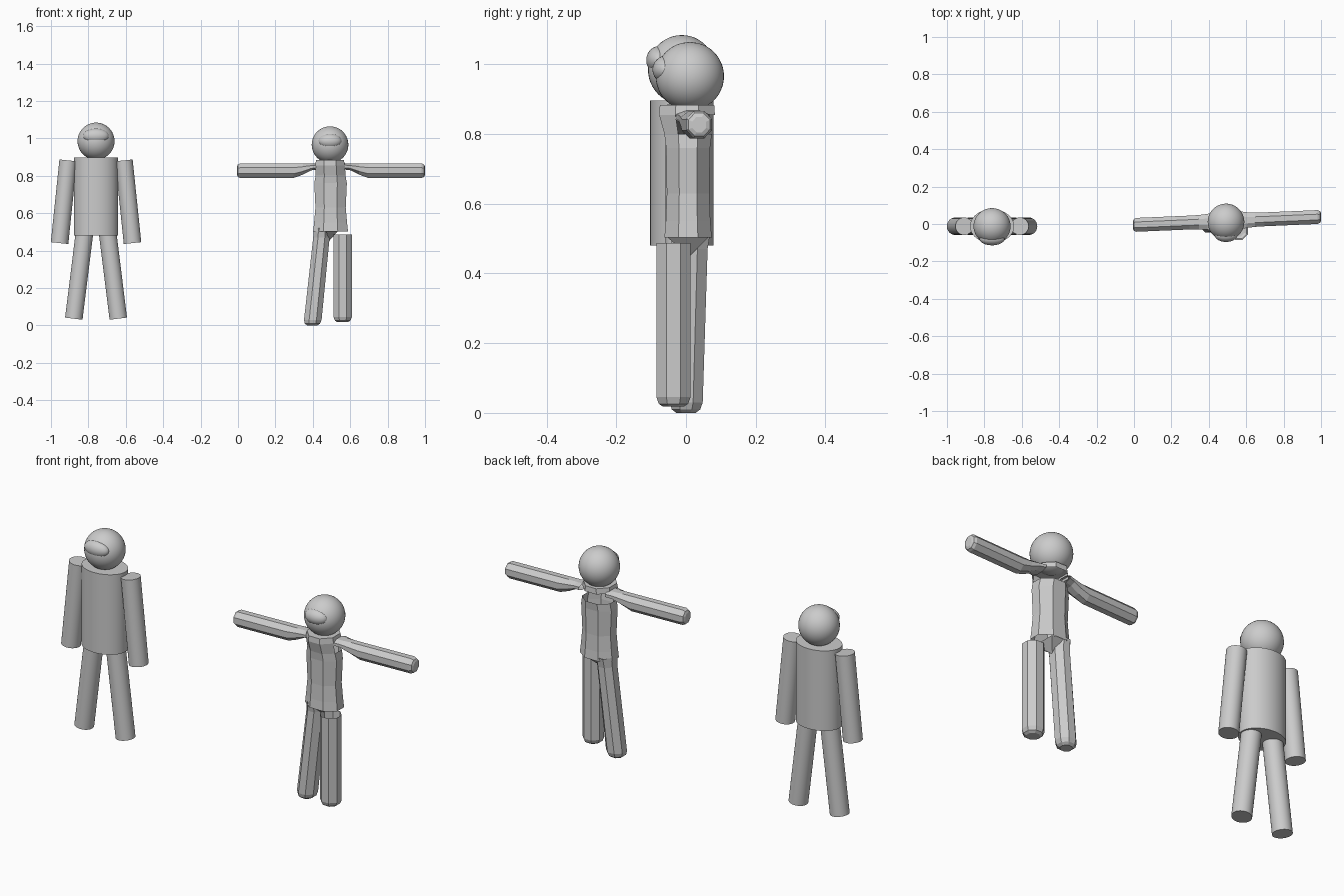
import bpy, bmesh, math
from mathutils import Vector

if "Cube" in bpy.data.objects:
    bpy.data.objects.remove(bpy.data.objects["Cube"])


def smooth(ob, angle=35):
    bpy.ops.object.select_all(action='DESELECT')
    ob.select_set(True)
    bpy.context.view_layer.objects.active = ob
    bpy.ops.object.shade_smooth_by_angle(angle=math.radians(angle))


def ball(name, loc, scale):
    bpy.ops.mesh.primitive_uv_sphere_add(segments=40, ring_count=24, radius=1, location=loc)
    ob = bpy.context.object
    ob.name = name
    ob.scale = scale
    smooth(ob, 60)


def rod(name, a, b, rx, ry):
    a, b = Vector(a), Vector(b)
    bpy.ops.mesh.primitive_cylinder_add(vertices=48, radius=1, depth=(b - a).length, location=(a + b) / 2)
    ob = bpy.context.object
    ob.name = name
    ob.scale = (rx, ry, 1)
    d = b - a
    ob.rotation_euler = (0, math.atan2(d.x, d.z), 0)
    smooth(ob)


def loft(name, rings, u, v, cap_end=False, drop=None):
    """Octagonal tube through rings (centre, half width u, half width v)."""
    u, v = Vector(u), Vector(v)
    bm = bmesh.new()
    k = 1 / math.cos(math.pi / 8)
    loops = []
    for c, ru, rv in rings:
        loops.append([bm.verts.new(Vector(c) + u * ru * k * math.cos(t) + v * rv * k * math.sin(t))
                      for t in [math.pi / 8 + i * math.pi / 4 for i in range(8)]])
    for j, (p, q) in enumerate(zip(loops, loops[1:])):
        for i in range(8):
            n = (i + 1) % 8
            mid = (p[i].co + q[n].co) / 2
            if drop and drop(j, mid):
                continue
            bm.faces.new((p[i], p[n], q[n], q[i]))
    if cap_end:
        bm.faces.new(loops[-1])
    bmesh.ops.recalc_face_normals(bm, faces=bm.faces)
    me = bpy.data.meshes.new(name)
    bm.to_mesh(me)
    bm.free()
    ob = bpy.data.objects.new(name, me)
    bpy.context.collection.objects.link(ob)
    return ob


X, Y, Z = (1, 0, 0), (0, 1, 0), (0, 0, 1)

# --- Smooth figure made of cylinders ---
cx, cy = -0.759, -0.012
ball("smooth_head", (cx, cy, 0.985), (0.099, 0.097, 0.099))
ball("smooth_visor", (cx, cy - 0.066, 1.012), (0.068, 0.036, 0.04))
rod("smooth_torso", (cx, cy, 0.48), (cx, cy, 0.897), 0.118, 0.091)
for side, s in (("left", -1), ("right", 1)):
    rod("smooth_arm_" + side, (cx + s * 0.195, cy, 0.44), (cx + s * 0.149, cy, 0.882), 0.047, 0.047)
    rod("smooth_leg_" + side, (cx + s * 0.119, cy, 0.036), (cx + s * 0.06, cy, 0.51), 0.047, 0.047)

# --- Faceted figure: head and visor ---
ball("faceted_head", (0.492, 0.011, 0.966), (0.098, 0.098, 0.098))
ball("faceted_visor", (0.492, -0.056, 0.985), (0.062, 0.04, 0.04))

# Torso shell, open at the hips and behind the collar
loft("faceted_torso", [
    ((0.495, 0.006, 0.503), 0.093, 0.068),
    ((0.495, 0.006, 0.55), 0.088, 0.064),
    ((0.495, 0.006, 0.63), 0.081, 0.061),
    ((0.495, 0.006, 0.76), 0.087, 0.063),
    ((0.495, 0.006, 0.80), 0.080, 0.068),
    ((0.492, 0.003, 0.855), 0.080, 0.080),
    ((0.492, 0.003, 0.883), 0.074, 0.078)], X, Y, True,
    lambda j, m: j == 4 and m.y > -0.045)

# Outstretched arms: rounded hands, flattened shoulders
for side, s in (("left", -1), ("right", 1)):
    def ring(d, ry, rz, z=0.827):
        x = 0.497 + s * d
        return ((x, -0.005 + 0.043 * x, z), ry, rz)
    loft("faceted_arm_" + side, [
        ring(0.072, 0.048, 0.017, 0.85),
        ring(0.105, 0.042, 0.018, 0.847),
        ring(0.15, 0.038, 0.03, 0.836),
        ring(0.20, 0.037, 0.039),
        ring(0.485, 0.037, 0.039),
        ring(0.498, 0.031, 0.033),
        ring(0.503, 0.02, 0.022)], Y, Z, True)

# Legs: one leaning and joined to the hips, one straight and detached
loft("faceted_leg_left", [
    ((0.449, 0.012, 0.52), 0.044, 0.058),
    ((0.446, 0.012, 0.47), 0.044, 0.05),
    ((0.400, 0.001, 0.03), 0.047, 0.047),
    ((0.398, 0.0, 0.01), 0.041, 0.041),
    ((0.397, 0.0, 0.0), 0.028, 0.028)], X, Y, True)
loft("faceted_leg_right", [
    ((0.56, -0.036, 0.487), 0.049, 0.049),
    ((0.56, -0.036, 0.045), 0.049, 0.049),
    ((0.56, -0.036, 0.026), 0.042, 0.042),
    ((0.56, -0.036, 0.018), 0.030, 0.030)], X, Y, True)

# Crotch flap between hips and the joined leg
me = bpy.data.meshes.new("faceted_crotch")
me.from_pydata([(0.47, -0.06, 0.51), (0.535, -0.055, 0.505), (0.535, 0.065, 0.505),
                (0.47, 0.07, 0.51), (0.486, 0.01, 0.45)], [],
               [(0, 4, 1), (1, 4, 2), (2, 4, 3)])
bpy.context.collection.objects.link(bpy.data.objects.new("faceted_crotch", me))
